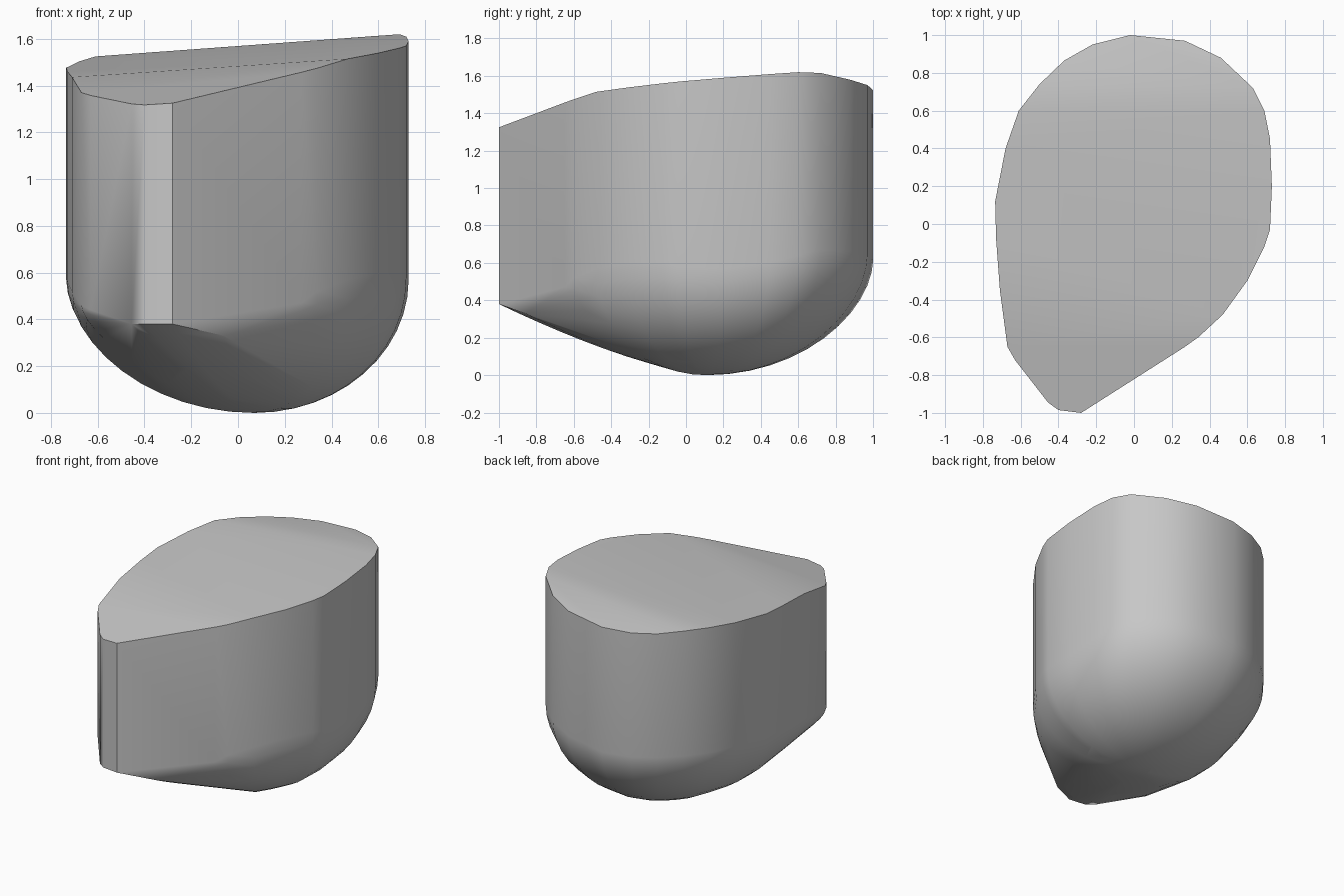
import bpy
import bmesh
import math

# Remove the default object only
default_cube = bpy.data.objects.get("Cube")
if default_cube:
    bpy.data.objects.remove(default_cube, do_unlink=True)

# Single plain stone colour
stone_grey = bpy.data.materials.new("stone_grey")
stone_grey.use_nodes = True
colour = (0.57, 0.57, 0.57, 1)
stone_grey.diffuse_color = colour
stone_grey.node_tree.nodes["Principled BSDF"].inputs["Base Color"].default_value = colour

# Plan outline of the wall: x, y and the height where the wall meets the underside
outline = [
    (-.28, -1, .38), (-.06, -.86, .33), (.27, -.65, .47), (.34, -.6, .52),
    (.47, -.48, .57), (.6, -.3, .6), (.69, -.12, .6), (.72, -.03, .58),
    (.73, .2, .57), (.72, .45, .6), (.69, .6, .64), (.63, .72, .67),
    (.46, .88, .66), (.27, .97, .64), (-.02, 1, .61), (-.22, .95, .61),
    (-.37, .865, .61), (-.5, .74, .61), (-.61, .6, .61), (-.68, .4, .6),
    (-.735, .12, .57), (-.73, -.08, .56), (-.71, -.35, .52), (-.67, -.65, .46),
    (-.63, -.72, .44), (-.455, -.945, .38), (-.4, -.985, .38),
]
CENTRE_X, CENTRE_Y = .07, .11
RINGS = 12


def top_height(x, y):
    """Lowest of the gently sloping main, back and front planes."""
    main = 1.475 + .073 * (x + .73) + .082 * (y - .1)
    back = 1.525 + .079 * x - .145 * (y - 1)
    front = 1.325 + .092 * (x + .28) + .232 * (y + 1)
    return min(main, back, front)


def underside_height(dx, dy, rim, s):
    """Round bowl, fuller at the front left, with a flatter slope to the tip."""
    facing = (dx - dy) / math.hypot(dx, dy) / math.sqrt(2)
    bowl = 1 - max(0, 1 - s * s) ** (.53 - .05 * facing)
    slope = s ** 1.4
    blend = min(1, max(0, (rim - .38) / .18))
    return rim * (blend * bowl + (1 - blend) * slope)


bm = bmesh.new()

# Flat-faceted lid and upright wall
for x, y, rim in outline:
    bm.verts.new((x, y, top_height(x, y)))
    bm.verts.new((x, y, rim))

# Rounded underside, as shrinking copies of the outline
for ring in range(1, RINGS):
    s = math.sin(math.pi / 2 * ring / RINGS)
    for x, y, rim in outline:
        dx, dy = x - CENTRE_X, y - CENTRE_Y
        bm.verts.new((CENTRE_X + dx * s, CENTRE_Y + dy * s,
                      underside_height(dx, dy, rim, s)))
bm.verts.new((CENTRE_X, CENTRE_Y, 0))

# Wrap all the points in one convex skin
bmesh.ops.convex_hull(bm, input=bm.verts)
loose = [v for v in bm.verts if not v.link_faces]
bmesh.ops.delete(bm, geom=loose, context='VERTS')
bmesh.ops.dissolve_limit(bm, angle_limit=math.radians(1),
                         verts=bm.verts, edges=bm.edges)
bmesh.ops.recalc_face_normals(bm, faces=bm.faces)

mesh = bpy.data.meshes.new("rounded_block")
bm.to_mesh(mesh)
bm.free()
mesh.materials.append(stone_grey)

rounded_block = bpy.data.objects.new("rounded_block", mesh)
bpy.context.collection.objects.link(rounded_block)
bpy.context.view_layer.objects.active = rounded_block
rounded_block.select_set(True)
bpy.ops.object.shade_smooth_by_angle(angle=math.radians(30))
